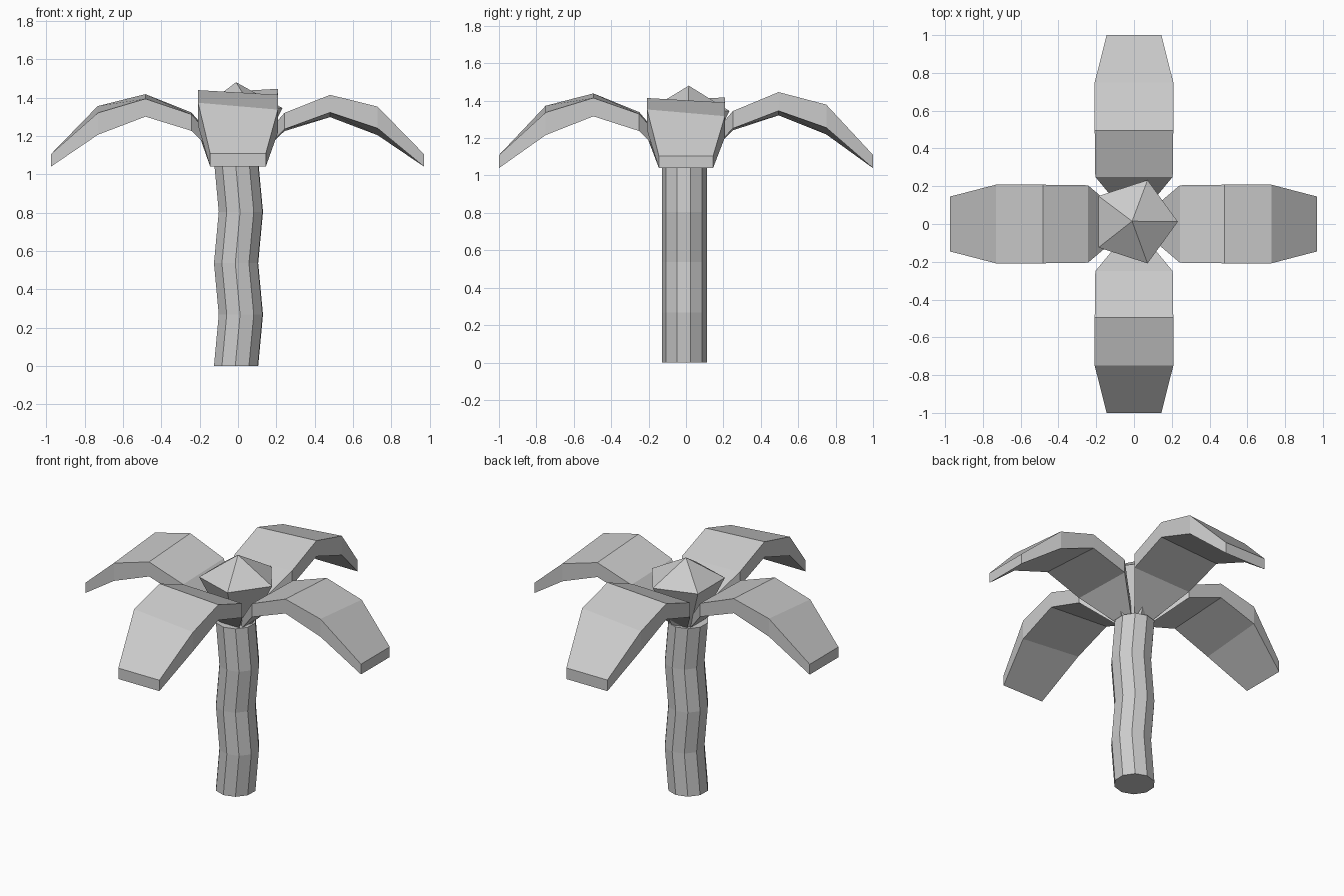
import bpy
import bmesh
from math import sin, cos, pi, radians
from mathutils import Matrix, Vector

cube = bpy.data.objects.get("Cube")
if cube:
    bpy.data.objects.remove(cube, do_unlink=True)

grey = bpy.data.materials.new("plain grey")
grey.use_nodes = True
colour = (0.6, 0.6, 0.6, 1)
grey.diffuse_color = colour
grey.node_tree.nodes["Principled BSDF"].inputs["Base Color"].default_value = colour


def loft(name, rings):
    """Skin a stack of equal-sized point rings and cap both ends."""
    bm = bmesh.new()
    loops = [[bm.verts.new(p) for p in ring] for ring in rings]
    n = len(loops[0])
    for low, high in zip(loops, loops[1:]):
        for i in range(n):
            j = (i + 1) % n
            bm.faces.new((low[i], low[j], high[j], high[i]))
    bm.faces.new(loops[0][::-1])
    bm.faces.new(loops[-1])
    # Collapse a ring drawn as a single point
    bmesh.ops.remove_doubles(bm, verts=bm.verts, dist=0.0005)
    bmesh.ops.recalc_face_normals(bm, faces=bm.faces)
    mesh = bpy.data.meshes.new(name)
    bm.to_mesh(mesh)
    bm.free()
    mesh.materials.append(grey)
    obj = bpy.data.objects.new(name, mesh)
    bpy.context.collection.objects.link(obj)
    return obj


def circle(radius, sides, turn, centre):
    return [Vector((radius * cos(turn + i * 2 * pi / sides),
                    radius * sin(turn + i * 2 * pi / sides), 0)) + Vector(centre)
            for i in range(sides)]


# Trunk: ten-sided column that zigzags sideways
trunk_rings = []
for level in range(5):
    sway = 0.015 if level % 2 else -0.01
    trunk_rings.append(circle(0.12, 10, radians(-20), (sway, -0.008, level * 0.268)))
loft("trunk", trunk_rings)

# Crown: five-sided peak tapering down into the trunk
loft("crown", [
    circle(0.09, 5, 0, (0, 0.01, 1.06)),
    circle(0.232, 5, 0, (0, 0.012, 1.345)),
    circle(0.0001, 5, 0, (-0.01, 0.015, 1.48)),
])

# Leaves: reach, top height, underside height, half width, sideways tilt
LEAF = [
    (0.05, 1.10, 1.04, 0.04, 0),
    (0.25, 1.315, 1.23, 0.205, 0.005),
    (0.495, 1.402, 1.31, 0.208, 0.012),
    (0.75, 1.335, 1.222, 0.208, 0.018),
    (1.0, 1.105, 1.04, 0.145, 0),
]
BASE = 1.05


def leaf(name, angle, length, lift):
    turn = Matrix.Rotation(angle, 3, "Z")
    rings = []
    for reach, top, under, half, tilt in LEAF:
        top, under = (BASE + (z - BASE) * lift for z in (top, under))
        x = reach * length
        ring = [(x, -half, under + tilt), (x, half, under - tilt),
                (x, half, top - tilt), (x, -half, top + tilt)]
        rings.append([turn @ Vector(p) for p in ring])
    loft(name, rings)


leaf("left_leaf", 0, 0.97, 1.0)
leaf("back_leaf", pi / 2, 1.0, 1.09)
leaf("right_leaf", pi, 0.975, 1.01)
leaf("front_leaf", -pi / 2, 1.0, 1.07)
